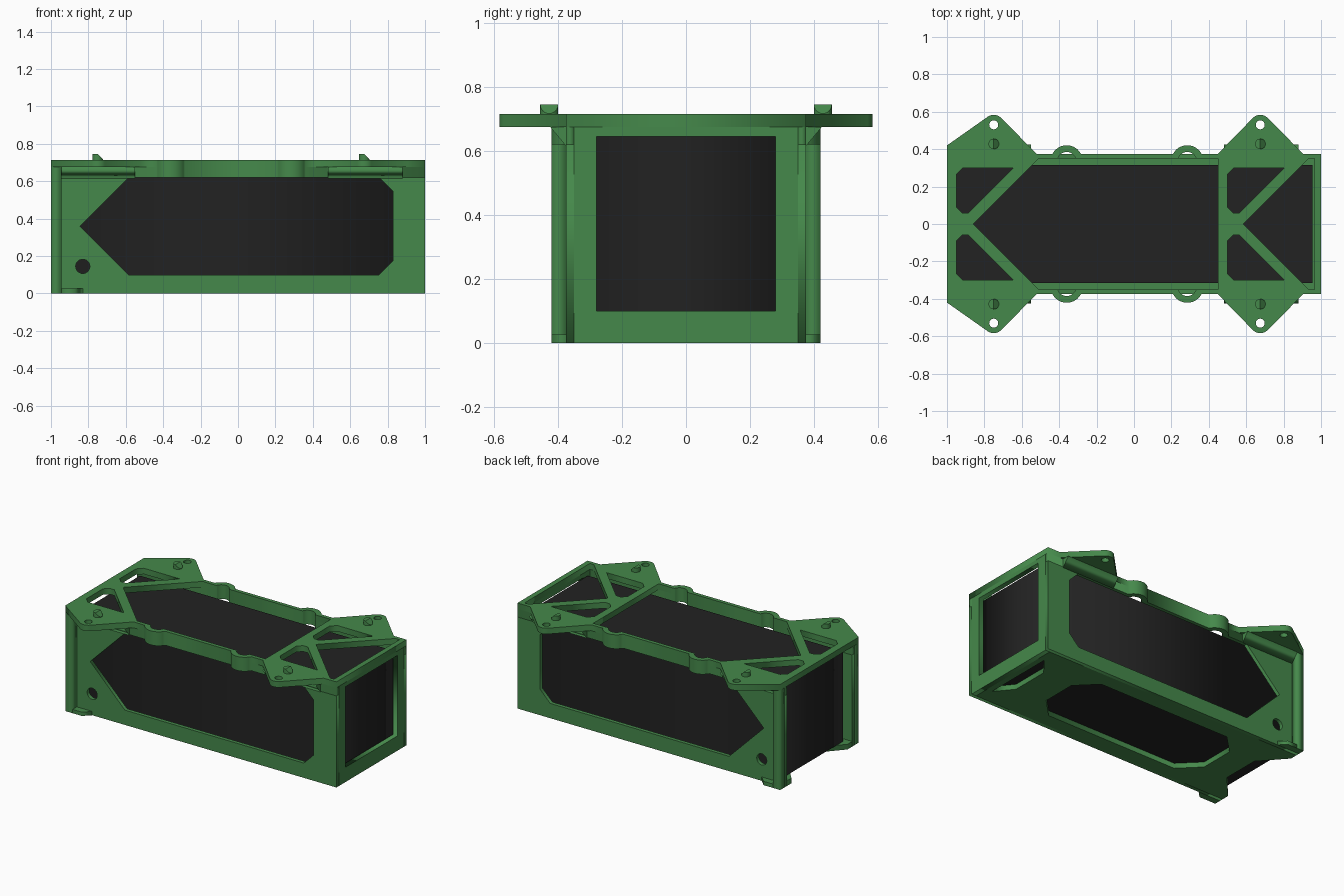
import bpy, bmesh
from math import sin, cos, pi, asin
from mathutils import Matrix, Vector

if "Cube" in bpy.data.objects:
    bpy.data.objects.remove(bpy.data.objects["Cube"])


def material(name, col):
    m = bpy.data.materials.new(name)
    m.diffuse_color = (*col, 1)
    m.use_nodes = True
    m.node_tree.nodes["Principled BSDF"].inputs["Base Color"].default_value = m.diffuse_color
    return m


GREEN = material("green_plastic", (0.06, 0.25, 0.07))
BLACK = material("black_pack", (0.016, 0.016, 0.016))
# local (u, v, thickness) -> world
AXES = {
    "xy": Matrix.Identity(4),
    "xz": Matrix(((1, 0, 0, 0), (0, 0, 1, 0), (0, 1, 0, 0), (0, 0, 0, 1))),
    "yz": Matrix(((0, 0, 1, 0), (1, 0, 0, 0), (0, 1, 0, 0), (0, 0, 0, 1))),
}


def finish(name, bm, mat):
    bmesh.ops.recalc_face_normals(bm, faces=bm.faces)
    me = bpy.data.meshes.new(name)
    bm.to_mesh(me)
    bm.free()
    me.materials.append(mat)
    ob = bpy.data.objects.new(name, me)
    bpy.context.collection.objects.link(ob)
    return ob


def plate(name, loops, plane, lo, hi, mat=GREEN):
    """Extrude an outline with holes between lo and hi along the third axis."""
    cu = bpy.data.curves.new(name, "CURVE")
    cu.dimensions = "2D"
    cu.fill_mode = "BOTH"
    cu.extrude = (hi - lo) / 2
    for pts in loops:
        sp = cu.splines.new("POLY")
        sp.points.add(len(pts) - 1)
        for p, (u, v) in zip(sp.points, pts):
            p.co = (u, v, 0, 1)
        sp.use_cyclic_u = True
    tmp = bpy.data.objects.new(name + "_tmp", cu)
    bpy.context.collection.objects.link(tmp)
    dg = bpy.context.evaluated_depsgraph_get()
    me = bpy.data.meshes.new_from_object(tmp.evaluated_get(dg))
    bpy.data.objects.remove(tmp)
    bm = bmesh.new()
    bm.from_mesh(me)
    bmesh.ops.remove_doubles(bm, verts=bm.verts, dist=1e-4)
    bm.transform(AXES[plane] @ Matrix.Translation((0, 0, (lo + hi) / 2)))
    return finish(name, bm, mat)


def arc(cx, cy, r, a0, a1, n=10):
    return [(cx + r * cos(a0 + (a1 - a0) * i / n), cy + r * sin(a0 + (a1 - a0) * i / n))
            for i in range(n + 1)]


def circle(cx, cy, r, n=24):
    return arc(cx, cy, r, 0, 2 * pi * (n - 1) / n, n - 1)


def flip(pts):
    return [(x, -y) for x, y in pts]


def both(pts):
    """Close a half outline by mirroring it across y = 0."""
    return pts + [(x, -y) for x, y in reversed(pts) if abs(y) > 1e-6]


def bump(cx, r, edge):
    a = asin((edge - 0.335) / r)
    return arc(cx, 0.335, r, pi - a, a, 12)


W, T = 0.375, 0.35
BUMPS = (-0.36, 0.285)
TABS = (-0.75, 0.675)
outer_bumps = bump(BUMPS[0], 0.086, W) + bump(BUMPS[1], 0.086, W)
inner_bumps = bump(BUMPS[0], 0.05, T) + bump(BUMPS[1], 0.05, T)

# top deck with four screw tabs, braces and openings
outline = both([(-1, 0.42)] + arc(TABS[0], 0.53, 0.054, 2.16, pi / 4, 8)
               + [(-0.52, W)] + outer_bumps + [(0.448, W)]
               + arc(TABS[1], 0.53, 0.054, 3 * pi / 4, pi / 4, 8) + [(0.905, W), (1, W)])
main_open = both([(-0.86, 0), (-0.51, T)] + inner_bumps + [(0.45, T)])
end_open = both([(0.585, 0), (0.935, T), (0.965, T)])
tri = [(-0.95, 0.09), (-0.95, 0.265), (-0.915, 0.3), (-0.645, 0.3), (-0.885, 0.06), (-0.92, 0.06)]
holes = [main_open, end_open]
for dx in (0, 1.45):
    t = [(x + dx, y) for x, y in tri]
    holes += [t, flip(t)]
for x in TABS:
    holes += [circle(x, 0.53, 0.024), circle(x, -0.53, 0.024)]
plate("top_deck", [outline] + holes, "xy", 0.675, 0.715)

# side walls, rails, pillars, feet and tab gussets on both sides
wall = [(-1, 0), (1, 0), (1, 0.62), (0.755, 0.62), (0.83, 0.545), (0.83, 0.175), (0.755, 0.1),
        (-0.585, 0.1), (-0.845, 0.36), (-0.585, 0.62), (-1, 0.62)]
rail = ([(-1, T), (-1, W)] + outer_bumps + [(1, W), (1, T)] + inner_bumps[::-1])
foot = [(-0.945, W), (-0.945, 0.42), (-0.875, 0.42), (-0.83, W)]
for s, tag in ((-1, "front"), (1, "back")):
    def m(p):
        return p if s > 0 else flip(p)
    lo, hi = sorted((s * T, s * W))
    plate(tag + "_wall", [wall, circle(-0.83, 0.145, 0.038)], "xz", lo, hi)
    plate(tag + "_rail", [m(rail)], "xy", 0.62, 0.675)
    plate(tag + "_pillar", [m([(-1, W), (-0.945, W), (-0.945, 0.42), (-1, 0.42)])], "xy", 0, 0.675)
    plate(tag + "_foot", [m(foot)], "xy", 0, 0.026)
    wedge = [(s * W, 0.615), (s * W, 0.675), (s * 0.425, 0.675)]
    plate(tag + "_gusset_left", [wedge], "yz", -0.945, -0.55)
    plate(tag + "_gusset_right", [wedge], "yz", 0.48, 0.88)
    # locating pegs with one sloped half
    for i, x in enumerate(TABS):
        bm = bmesh.new()
        bmesh.ops.create_cone(bm, cap_ends=True, segments=24, radius1=0.028, radius2=0.028,
                              depth=0.04, matrix=Matrix.Translation((0, 0, 0.01)))
        bmesh.ops.bisect_plane(bm, geom=bm.verts[:] + bm.edges[:] + bm.faces[:],
                               plane_co=Vector((0, 0, 0.03)), plane_no=Vector((1, 0, 1)),
                               clear_outer=True)
        bmesh.ops.holes_fill(bm, edges=[e for e in bm.edges if e.is_boundary])
        bm.transform(Matrix.Translation((x, s * 0.428, 0.715)))
        finish(f"{tag}_peg_{i}", bm, GREEN)

# closed end wall with its window
plate("end_wall", [[(-T, 0), (T, 0), (T, 0.675), (-T, 0.675)],
                   [(-0.28, 0.1), (0.28, 0.1), (0.28, 0.645), (-0.28, 0.645)]], "yz", 0.965, 1)

# floor with notch at the open end and two windows
floor = both([(-0.85, 0.13), (-1, 0.3), (-1, T), (0.965, T)])
floor_window = both([(-0.66, 0.12), (-0.53, 0.25), (0.47, 0.25), (0.6, 0.12)])
floor_slot = both([(0.83, 0.13), (0.925, 0.25)])
plate("floor", [floor, floor_window, floor_slot], "xy", 0, 0.035)

# dark block held in the frame
block = both([(-0.955, 0.315), (0.955, 0.315)])
plate("inner_block", [block], "xy", 0.036, 0.648, BLACK)
